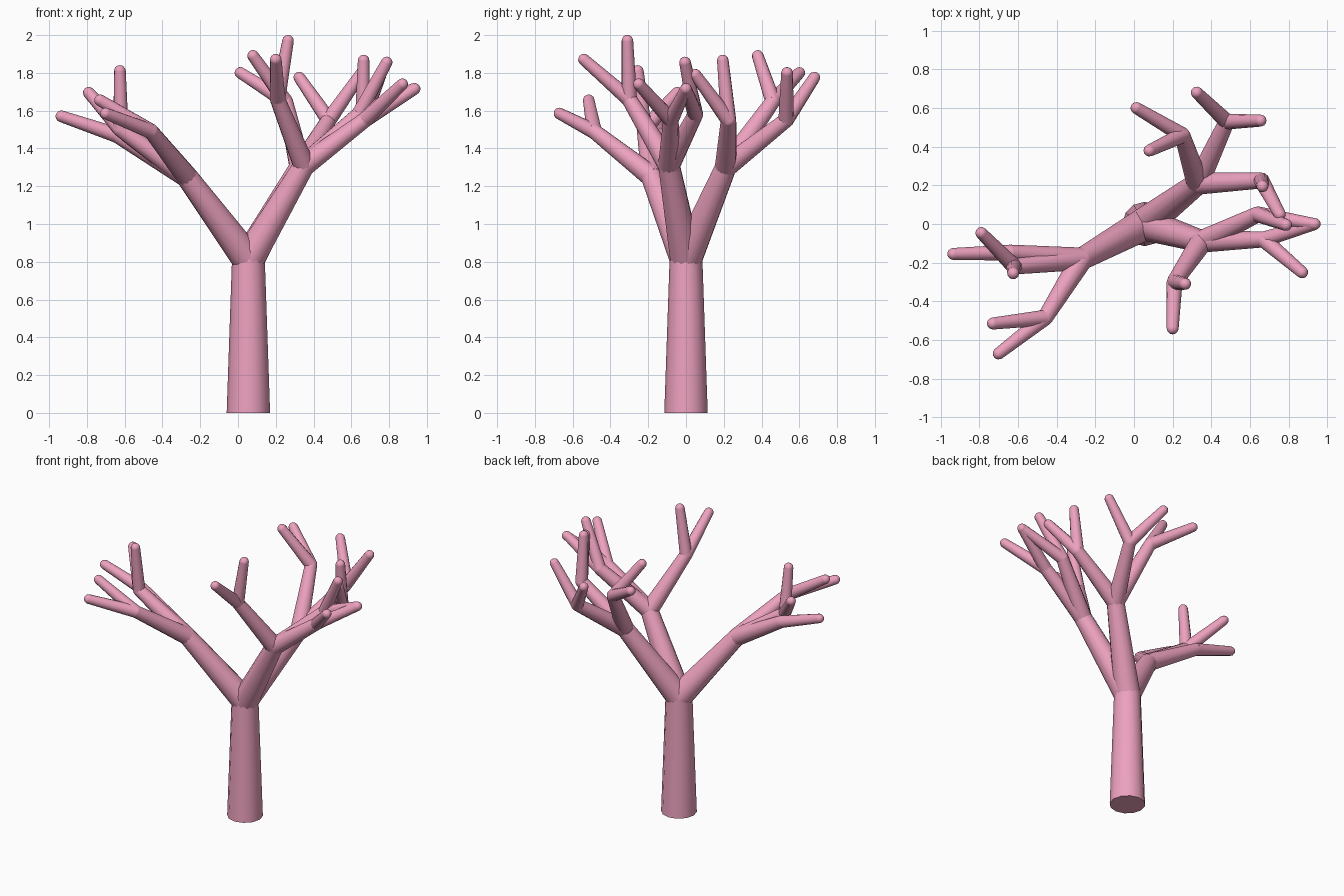
import bpy, bmesh, math
from mathutils import Vector, Matrix

if "Cube" in bpy.data.objects:
    bpy.data.objects.remove(bpy.data.objects["Cube"])

pink = bpy.data.materials.new("bark_pink")
pink.diffuse_color = (0.85, 0.36, 0.52, 1)
pink.use_nodes = True
pink.node_tree.nodes["Principled BSDF"].inputs["Base Color"].default_value = pink.diffuse_color


def finish(bm, name):
    me = bpy.data.meshes.new(name)
    bm.to_mesh(me)
    bm.free()
    ob = bpy.data.objects.new(name, me)
    bpy.context.collection.objects.link(ob)
    me.materials.append(pink)
    bpy.context.view_layer.objects.active = ob
    ob.select_set(True)
    bpy.ops.object.shade_smooth_by_angle(angle=math.radians(40))
    ob.select_set(False)
    return ob


def limb(name, a, b, r1, r2):
    """Tapered limb from a to b with a rounded joint at its far end."""
    a, b = Vector(a), Vector(b)
    d = b - a
    rot = d.to_track_quat('Z', 'Y').to_matrix().to_4x4()
    bm = bmesh.new()
    bmesh.ops.create_cone(bm, cap_ends=True, segments=12, radius1=r1, radius2=r2,
                          depth=d.length, matrix=Matrix.Translation((a + b) / 2) @ rot)
    bmesh.ops.create_uvsphere(bm, u_segments=12, v_segments=8, radius=r2,
                              matrix=Matrix.Translation(b) @ rot)
    return finish(bm, name)


# Radii at the end of each branching level
R = [0.115, 0.087, 0.058, 0.041, 0.031]
fork = (0.055, 0, 0.81)

# Main branch end -> list of (secondary branch end, twig tips)
tree = {
    (-0.27, -0.18, 1.25): [
        ((-0.46, -0.485, 1.49), [(-0.73, -0.515, 1.655), (-0.70, -0.67, 1.585)]),
        ((-0.64, -0.148, 1.47), [(-0.935, -0.155, 1.57)]),
        ((-0.62, -0.22, 1.50), [(-0.79, -0.047, 1.695), (-0.625, -0.255, 1.81)]),
    ],
    (0.33, 0.21, 1.30): [
        ((0.25, 0.46, 1.65), [(0.013, 0.60, 1.80), (0.08, 0.38, 1.89)]),
        ((0.48, 0.53, 1.55), [(0.325, 0.68, 1.775), (0.655, 0.535, 1.80)]),
        ((0.66, 0.225, 1.55), [(0.755, 0.05, 1.79), (0.665, 0.195, 1.865)]),
    ],
    (0.35, -0.09, 1.31): [
        ((0.21, -0.30, 1.66), [(0.20, -0.54, 1.87), (0.265, -0.31, 1.97)]),
        ((0.64, 0.05, 1.58), [(0.787, -0.005, 1.855), (0.93, 0.0, 1.715)]),
        ((0.67, -0.08, 1.55), [(0.87, -0.25, 1.74), (0.935, 0.0, 1.715)]),
    ],
}

# Trunk
limb("trunk", (0.055, 0, 0), fork, R[0], R[1])

# Branches and twigs
for main, seconds in tree.items():
    limb("main_branch", fork, main, R[1] * 0.98, R[2])
    for end, tips in seconds:
        limb("branch", main, end, R[2], R[3])
        for tip in tips:
            limb("twig", end, tip, R[3], R[4])
